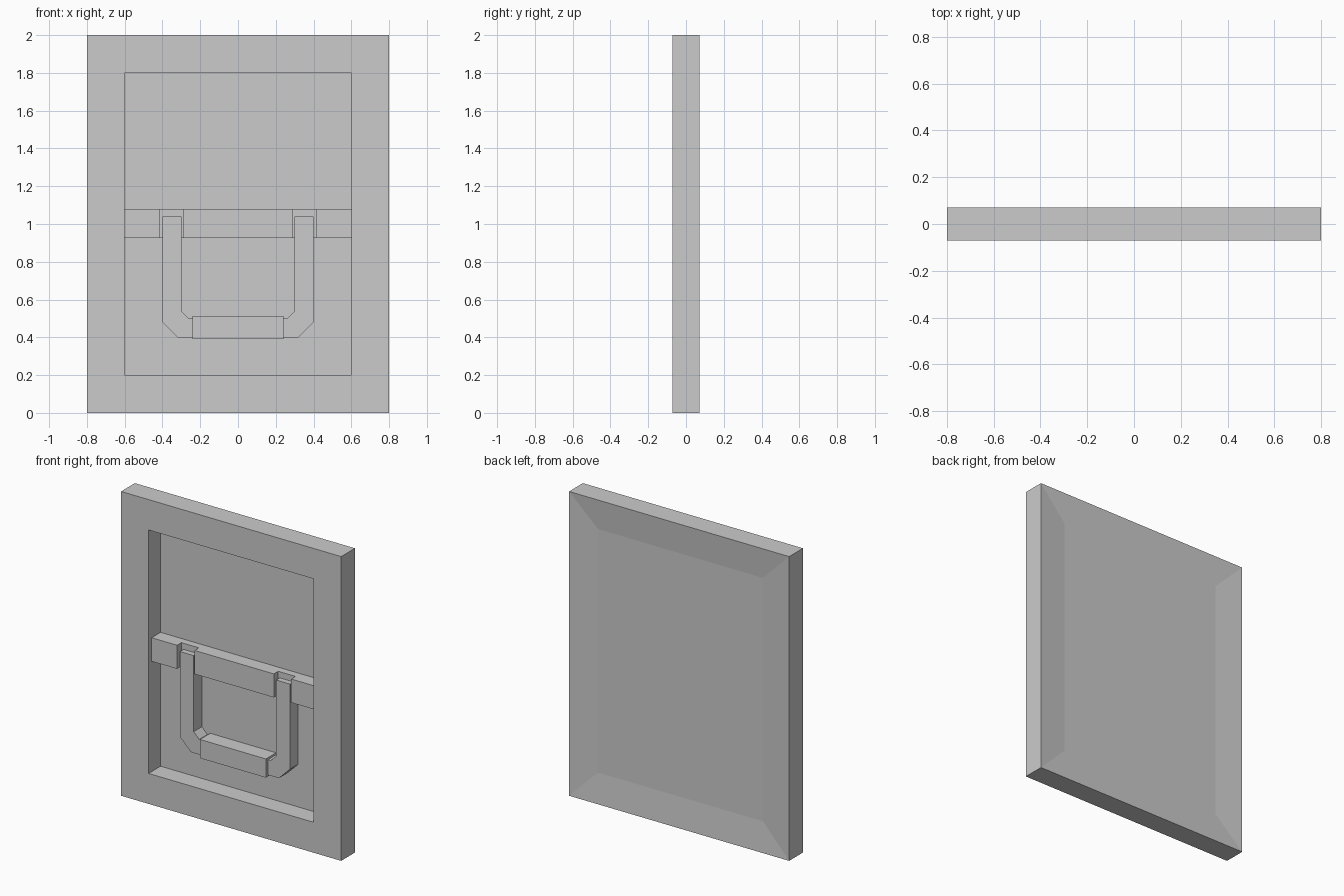
import bpy, bmesh

if "Cube" in bpy.data.objects:
    bpy.data.objects.remove(bpy.data.objects["Cube"])

FRONT, BACK = -0.0715, 0.0715
FLOOR = 0.053          # visible floor of the recess
DISH = 0.056           # shallow dish on the rear
SEAT = 0.0545          # depth at which fittings sit inside the thin floor


def finish(name, bm):
    bmesh.ops.recalc_face_normals(bm, faces=bm.faces[:])
    mesh = bpy.data.meshes.new(name)
    bm.to_mesh(mesh)
    bm.free()
    obj = bpy.data.objects.new(name, mesh)
    bpy.context.collection.objects.link(obj)
    return obj


def prism(name, points, offset):
    """Extrude a flat outline of 3D points along an offset."""
    bm = bmesh.new()
    face = bm.faces.new([bm.verts.new(p) for p in points])
    ext = bmesh.ops.extrude_face_region(bm, geom=[face], use_keep_orig=True)
    moved = [g for g in ext["geom"] if isinstance(g, bmesh.types.BMVert)]
    bmesh.ops.translate(bm, verts=moved, vec=offset)
    return finish(name, bm)


def mirrored(half):
    return half + [(-x, v) for x, v in reversed(half)]


# Panel: rectangular rings bridged from recess floor, over the frame, to rear dish
bm = bmesh.new()
rings = []
for hx, hz, y in [(0.6, 0.8, FLOOR), (0.6, 0.8, FRONT), (0.8, 1.0, FRONT),
                  (0.8, 1.0, BACK), (0.6, 0.8, DISH)]:
    rings.append([bm.verts.new((sx * hx, y, 1 + sz * hz))
                  for sx, sz in [(-1, -1), (1, -1), (1, 1), (-1, 1)]])
for a, b in zip(rings, rings[1:]):
    for i in range(4):
        j = (i + 1) % 4
        bm.faces.new((a[i], a[j], b[j], b[i]))
bm.faces.new(rings[0])
bm.faces.new(rings[-1])
finish("recessed_panel", bm)

# Crossbar: plan outline with two notches, extruded upward
bar, notch = -0.04, 0.005
plan = mirrored([(-0.6, SEAT), (-0.6, bar), (-0.415, bar), (-0.415, notch),
                 (-0.288, notch), (-0.288, bar)])
prism("notched_crossbar", [(x, y, 0.925) for x, y in plan], (0, 0, 0.155))

# Handle: U outline with chamfered corners, extruded back to the floor
outer = mirrored([(-0.4, 1.04), (-0.4, 0.48), (-0.32, 0.4)])
inner = mirrored([(-0.3, 1.04), (-0.3, 0.54), (-0.26, 0.5)])
outline = outer + inner[::-1]
arm = -0.032
prism("handle_loop", [(x, arm, z) for x, z in outline], (0, SEAT - arm, 0))

# Grip: block around the bottom of the handle
grip = -0.053
block = [(-0.24, 0.39), (0.24, 0.39), (0.24, 0.513), (-0.24, 0.513)]
prism("handle_grip", [(x, grip, z) for x, z in block], (0, SEAT - grip, 0))
